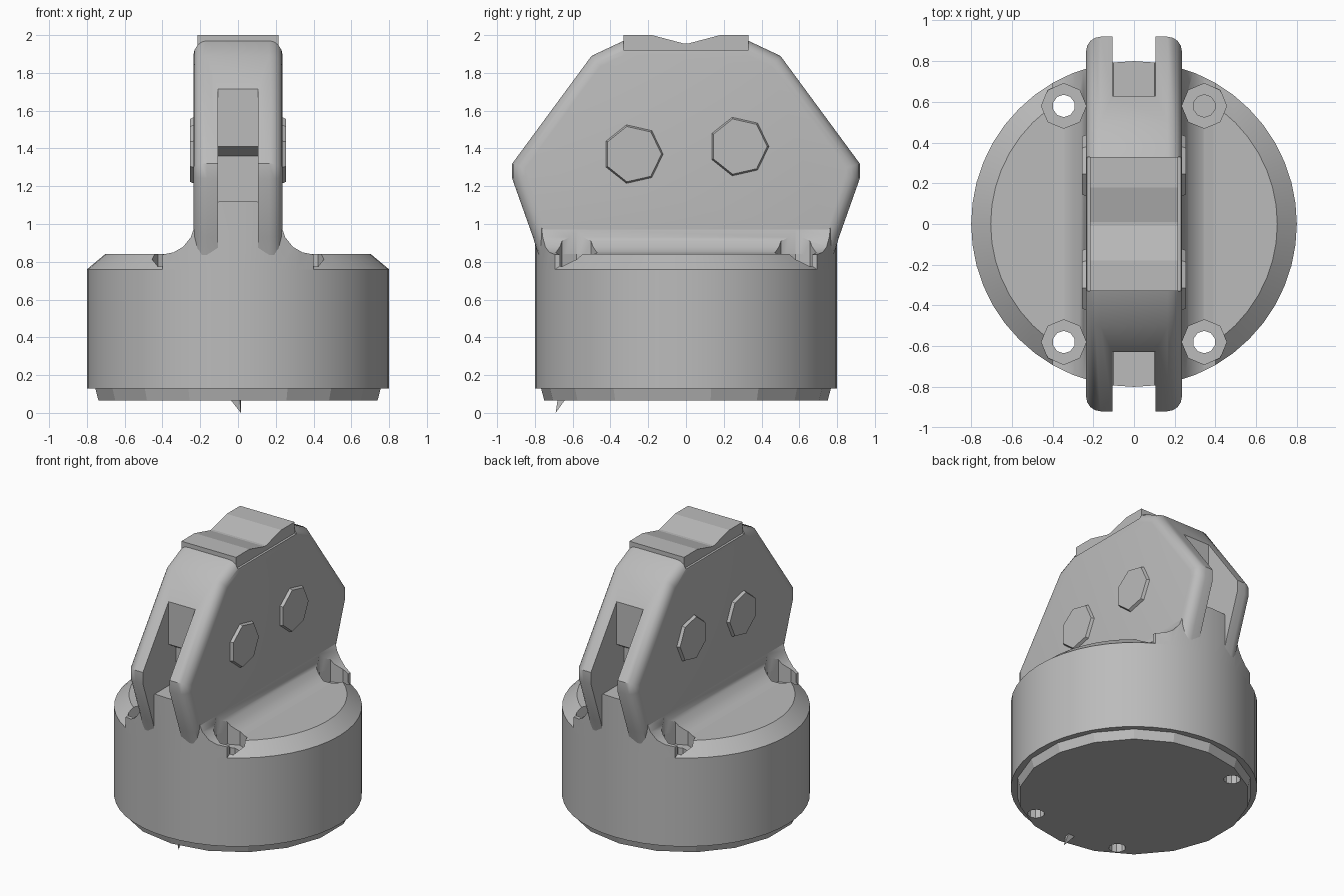
import bpy, bmesh, math
from mathutils import Matrix

cube = bpy.data.objects.get("Cube")
if cube:
    bpy.data.objects.remove(cube, do_unlink=True)

grey = bpy.data.materials.new("plain grey")
grey.use_nodes = True
colour = (0.5, 0.5, 0.5, 1)
grey.diffuse_color = colour
grey.node_tree.nodes["Principled BSDF"].inputs["Base Color"].default_value = colour


def finish(bm, name):
    bmesh.ops.recalc_face_normals(bm, faces=bm.faces)
    mesh = bpy.data.meshes.new(name)
    bm.to_mesh(mesh)
    bm.free()
    mesh.materials.append(grey)
    ob = bpy.data.objects.new(name, mesh)
    bpy.context.collection.objects.link(ob)
    return ob


def extrude(name, points, half, axis, bevel=0):
    """Extrude a (horizontal, z) outline symmetrically along x or y."""
    bm = bmesh.new()
    place = (lambda h, z, d: (d, h, z)) if axis == "x" else (lambda h, z, d: (h, d, z))
    face = bm.faces.new([bm.verts.new(place(h, z, -half)) for h, z in points])
    new = bmesh.ops.extrude_face_region(bm, geom=[face])["geom"]
    move = place(0, 0, 2 * half)
    bmesh.ops.translate(bm, vec=move, verts=[v for v in new if isinstance(v, bmesh.types.BMVert)])
    if bevel:
        rim = [e for e in bm.edges if abs(e.verts[0].co.x - e.verts[1].co.x) < 1e-4]
        bmesh.ops.bevel(bm, geom=rim, offset=bevel, segments=4, profile=0.5, affect="EDGES")
    return finish(bm, name)


def drum(name, r_low, r_high, z_low, z_high, sides, x=0, y=0):
    bm = bmesh.new()
    bmesh.ops.create_cone(bm, cap_ends=True, segments=sides, radius1=r_low, radius2=r_high,
                          depth=z_high - z_low,
                          matrix=Matrix.Translation((x, y, (z_low + z_high) / 2)))
    return finish(bm, name)


def boolean(ob, cutter, operation="DIFFERENCE"):
    mod = ob.modifiers.new("cut", "BOOLEAN")
    mod.operation, mod.object, mod.solver = operation, cutter, "EXACT"
    bpy.context.view_layer.objects.active = ob
    bpy.ops.object.modifier_apply(modifier=mod.name)


def mirrored(half):
    return half + [(-h, z) for h, z in reversed(half)]


# Round base with a chamfered deck
body = drum("base", 0.8, 0.8, 0.13, 0.76, 48)
bm = bmesh.new()
bm.from_mesh(body.data)
top = [f for f in bm.faces if f.normal.z > 0.9]
deck = bmesh.ops.extrude_face_region(bm, geom=top)["geom"]
bmesh.ops.delete(bm, geom=top, context="FACES")
for v in [g for g in deck if isinstance(g, bmesh.types.BMVert)]:
    v.co = (v.co.x * 0.88, v.co.y * 0.88, 0.84)
bm.to_mesh(body.data)
bm.free()

# Stepped foot under the base, with a small spur
foot = drum("foot", 0.75, 0.77, 0.065, 0.14, 18)
bm = bmesh.new()
corners = [bm.verts.new(p) for p in ((-0.04, -0.64, 0.07), (0.015, -0.64, 0.07),
                                     (0.01, -0.68, 0.07), (0.015, -0.69, 0))]
for skip in range(4):
    bm.faces.new([c for i, c in enumerate(corners) if i != skip])
spur = finish(bm, "foot_spur")

# Filleted ridge, trimmed to the round base
ridge = extrude("ridge", mirrored([(0.4, 0.74), (0.4, 0.838), (0.34, 0.85), (0.29, 0.88),
                                   (0.25, 0.93), (0.225, 1.0), (0.1, 1.12)]), 1, "y")
trim = drum("trim", 0.8, 0.8, 0.5, 1.5, 48)
boolean(ridge, trim, "INTERSECT")

# Upright fin with rounded rim
fin = extrude("fin", mirrored([(0.77, 0.8), (0.81, 0.93), (0.92, 1.24), (0.92, 1.32),
                               (0.5, 1.89), (0.33, 1.97)]), 0.235, "x", 0.07)

# Open slots at both ends of the fin, undercut at the bottom
cutters = [trim]
for side in (-1, 1):
    slot = [(1.1, 0.7), (0.55, 0.7), (0.55, 1.36), (0.63, 1.41), (0.63, 2.1), (1.1, 2.1)]
    cutter = extrude("slot_cutter", [(side * h, z) for h, z in slot], 0.105, "x")
    boolean(fin, cutter)
    cutters.append(cutter)

# Recessed top of the fin, filled by a dished saddle
recess = extrude("recess_cutter", mirrored([(0.33, 1.92), (0.33, 2.1)]), 0.4, "x")
boolean(fin, recess)
cutters.append(recess)
saddle = extrude("saddle", mirrored([(0.33, 1.91), (0.33, 2.0), (0.18, 2.0), (0.01, 1.955)]), 0.215, "x")

# Four counterbored screw holes; one is blind
for x in (-0.345, 0.345):
    for y in (-0.58, 0.58):
        bottom = 0.3 if x > 0 and y > 0 else -0.1
        for cutter in (drum("bore_cutter", 0.11, 0.11, 0.75, 1.3, 8, x, y),
                       drum("hole_cutter", 0.055, 0.055, bottom, 1.3, 10, x, y)):
            for part in (body, ridge, foot):
                boolean(part, cutter)
            cutters.append(cutter)

# Shallow bosses on both cheeks of the fin
bosses = []
for side, label in ((-1, "right"), (1, "left")):
    for y, z, end in ((-0.28, 1.37, "front"), (0.28, 1.41, "back")):
        boss = drum(f"{label}_{end}_boss", 0.17, 0.15, 0.21, 0.255, 7)
        boss.data.transform(Matrix.Translation((0, y, z)) @ Matrix.Rotation(side * math.pi / 2, 4, "Y"))
        bosses.append(boss)

for cutter in cutters:
    bpy.data.objects.remove(cutter, do_unlink=True)

# Smooth the round parts, keep creases sharp
bpy.ops.object.select_all(action="DESELECT")
for part in (body, ridge, fin):
    part.select_set(True)
bpy.context.view_layer.objects.active = fin
bpy.ops.object.shade_smooth_by_angle(angle=math.radians(32))
